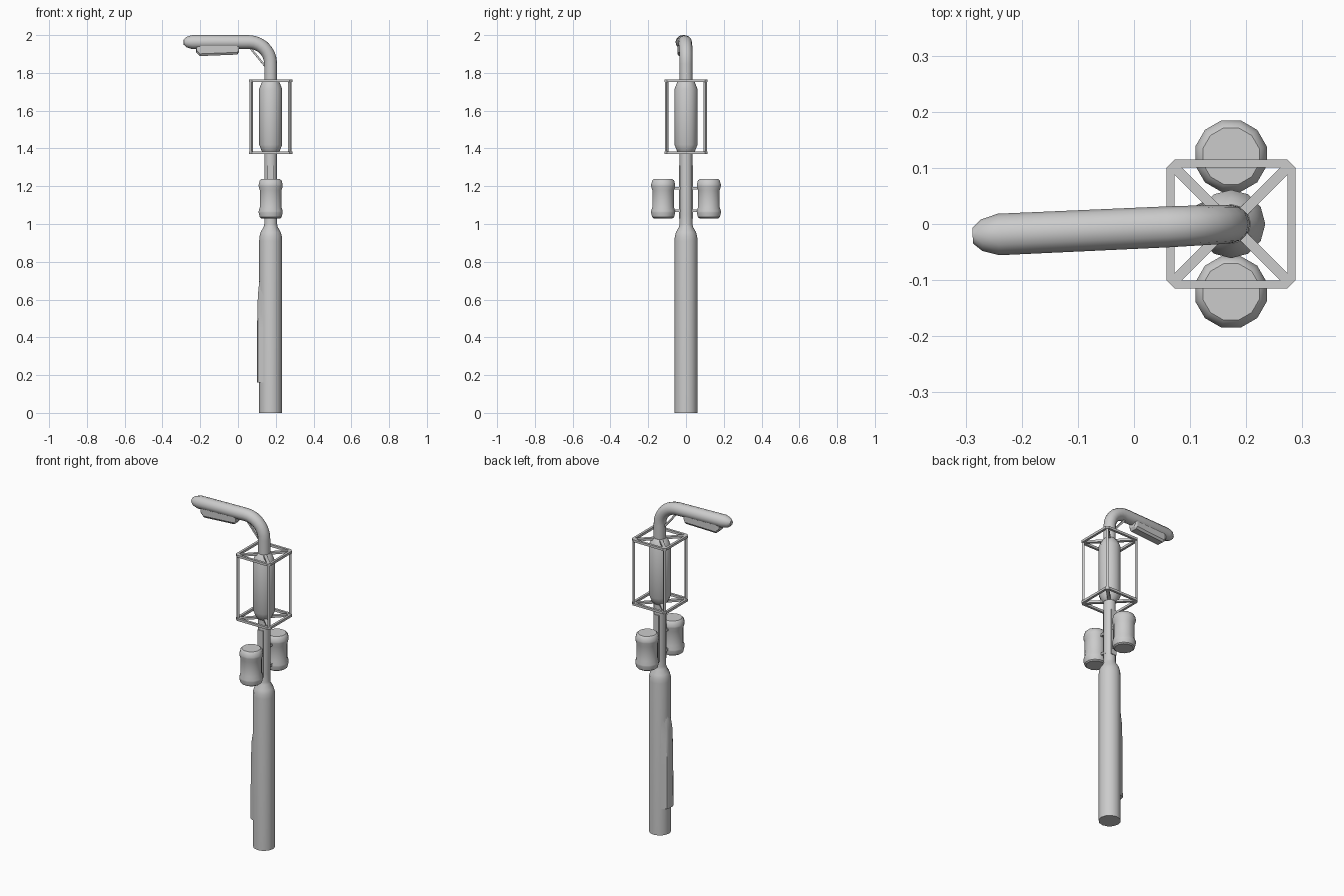
import bpy, bmesh, math
from mathutils import Vector

if "Cube" in bpy.data.objects:
    bpy.data.objects.remove(bpy.data.objects["Cube"])

PX = 0.173          # pole centre in x
YAW = 0.045         # slight turn of the lamp arm
ARM = Vector((-math.cos(YAW), -math.sin(YAW), 0))
SIDE = Vector((math.sin(YAW), -math.cos(YAW), 0))
AXIS = Vector((PX, 0, 0))


def finish(name, bm, smooth=None):
    bmesh.ops.recalc_face_normals(bm, faces=bm.faces)
    me = bpy.data.meshes.new(name)
    bm.to_mesh(me)
    bm.free()
    ob = bpy.data.objects.new(name, me)
    bpy.context.collection.objects.link(ob)
    if smooth:
        bpy.ops.object.select_all(action='DESELECT')
        ob.select_set(True)
        bpy.context.view_layer.objects.active = ob
        bpy.ops.object.shade_smooth_by_angle(angle=math.radians(smooth))
    return ob


def add_loft(bm, rings):
    loops = [[bm.verts.new(p) for p in r] for r in rings]
    n = len(loops[0])
    for a, b in zip(loops, loops[1:]):
        for i in range(n):
            j = (i + 1) % n
            bm.faces.new((a[i], a[j], b[j], b[i]))
    bm.faces.new(loops[0][::-1])
    bm.faces.new(loops[-1])


def lathe(name, x, y, profile, sides=12, offset=0.0, smooth=35):
    bm = bmesh.new()
    step = 2 * math.pi / sides
    add_loft(bm, [[(x + r * math.cos((i + offset) * step), y + r * math.sin((i + offset) * step), z)
                   for i in range(sides)] for r, z in profile])
    return finish(name, bm, smooth)


def add_bar(bm, a, b, w, h, up=Vector((0, 0, 1))):
    a, b = Vector(a), Vector(b)
    t = (b - a).normalized()
    s = t.cross(up).normalized()
    u = s.cross(t)
    add_loft(bm, [[p + s * w / 2 * i + u * h / 2 * j
                   for i, j in ((-1, -1), (1, -1), (1, 1), (-1, 1))] for p in (a, b)])


# Wide base column narrowing into the upper pole
lathe("base_column", PX, 0, [(0.061, 0), (0.061, 0.91), (0.059, 0.935), (0.053, 0.957),
                             (0.037, 0.985), (0.034, 1.0), (0.034, 1.05)])

# Upper pole, bend and lamp arm with tapered tip: (distance out, z, radius, tangent angle)
R = 0.115
pts = [(0, 1.04, 0.034, 0), (0, 1.963 - R, 0.034, 0)]
for k in range(1, 8):
    a = math.radians(90 * k / 7)
    pts.append((R * (1 - math.cos(a)), 1.963 - R + R * math.sin(a), 0.034 + 0.0025 * k / 7, a))
q = math.pi / 2
pts += [(0.415, 1.963, 0.037, q), (0.445, 1.963, 0.028, q), (0.461, 1.963, 0.014, q)]
bm = bmesh.new()
rings = []
for d, z, r, a in pts:
    n = ARM * math.cos(a) - Vector((0, 0, math.sin(a)))
    c = AXIS + ARM * d + Vector((0, 0, z))
    rings.append([c + (n * math.cos(2 * math.pi * i / 12) + SIDE * math.sin(2 * math.pi * i / 12)) * r
                  for i in range(12)])
add_loft(bm, rings)
finish("upper_pole_and_arm", bm, 35)

# Lamp housing under the arm
bm = bmesh.new()
rings = []
for d, bottom, w in ((0.168, 1.912, 0.024), (0.178, 1.897, 0.029), (0.375, 1.889, 0.029), (0.395, 1.908, 0.024)):
    c = AXIS + ARM * d
    rings.append([c + SIDE * s + Vector((0, 0, z)) for s, z in
                  ((-w, 1.955), (-w, bottom + 0.012), (-w * 0.7, bottom),
                   (w * 0.7, bottom), (w, bottom + 0.012), (w, 1.955))])
add_loft(bm, rings)
finish("lamp_housing", bm)

# Thin brace in the arm bend
bm = bmesh.new()
add_bar(bm, AXIS + ARM * 0.115 + Vector((0, 0, 1.94)), AXIS + ARM * 0.02 + Vector((0, 0, 1.825)), 0.012, 0.010)
finish("arm_brace", bm)

# Equipment cylinder inside the cage
lathe("caged_cylinder", PX, 0, [(0.035, 1.372), (0.047, 1.385), (0.061, 1.42), (0.061, 1.715),
                                (0.047, 1.75), (0.035, 1.765)])

# Cage: chamfered square frames, diagonal spokes and corner posts
bm = bmesh.new()
H, C, W = 0.115, 0.015, 0.014
for z in (1.378, 1.759):
    def ring(h, c, zz):
        p = [(h, -h + c), (h, h - c), (h - c, h), (-h + c, h), (-h, h - c), (-h, -h + c), (-h + c, -h), (h - c, -h)]
        return [bm.verts.new((PX + x, y, zz)) for x, y in p]
    o0, i0 = ring(H, C, z - 0.007), ring(H - W, 0.008, z - 0.007)
    o1, i1 = ring(H, C, z + 0.007), ring(H - W, 0.008, z + 0.007)
    for i in range(8):
        j = (i + 1) % 8
        for a, b in ((o0, o1), (o1, i1), (i1, i0), (i0, o0)):
            bm.faces.new((a[i], a[j], b[j], b[i]))
    for sx in (-1, 1):
        for sy in (-1, 1):
            add_bar(bm, (PX + sx * 0.02, sy * 0.02, z), (PX + sx * 0.103, sy * 0.103, z), 0.018, 0.013)
for sx in (-1, 1):
    for sy in (-1, 1):
        x, y = PX + sx * 0.102, sy * 0.102
        add_bar(bm, (x, y, 1.378), (x, y, 1.759), 0.013, 0.013, Vector((1, 1, 0)))
finish("cage", bm)

# Pair of canisters with brackets and mounting strips
for s, tag in ((-1, "front"), (1, "back")):
    lathe(tag + "_canister", PX, s * 0.121,
          [(0.052, 1.03), (0.06, 1.036), (0.066, 1.06), (0.066, 1.068), (0.059, 1.09), (0.059, 1.177),
           (0.066, 1.2), (0.066, 1.208), (0.06, 1.23), (0.052, 1.237)], offset=0.5)
    bm = bmesh.new()
    for z in (1.07, 1.19):
        add_bar(bm, (PX, s * 0.02, z), (PX, s * 0.08, z), 0.026, 0.014)
    add_bar(bm, (PX, s * 0.0335, 1.03), (PX, s * 0.0335, 1.31), 0.006, 0.034, Vector((1, 0, 0)))
    finish(tag + "_bracket", bm)

# Raised access panel on the arm side of the base column
bm = bmesh.new()
rings = []
for z, x, w in ((0.16, 0.100, 0.030), (0.45, 0.101, 0.030), (0.62, 0.105, 0.029), (0.69, 0.112, 0.022), (0.72, 0.117, 0.012)):
    e = min(w + 0.017, 0.047)
    xi = PX - math.sqrt(0.059 ** 2 - e ** 2)
    rings.append([(xi, -e, z), (x + 0.005, -w, z), (x, -w * 0.6, z), (x, w * 0.6, z),
                  (x + 0.005, w, z), (xi, e, z)])
add_loft(bm, rings)
finish("access_panel", bm, 30)
